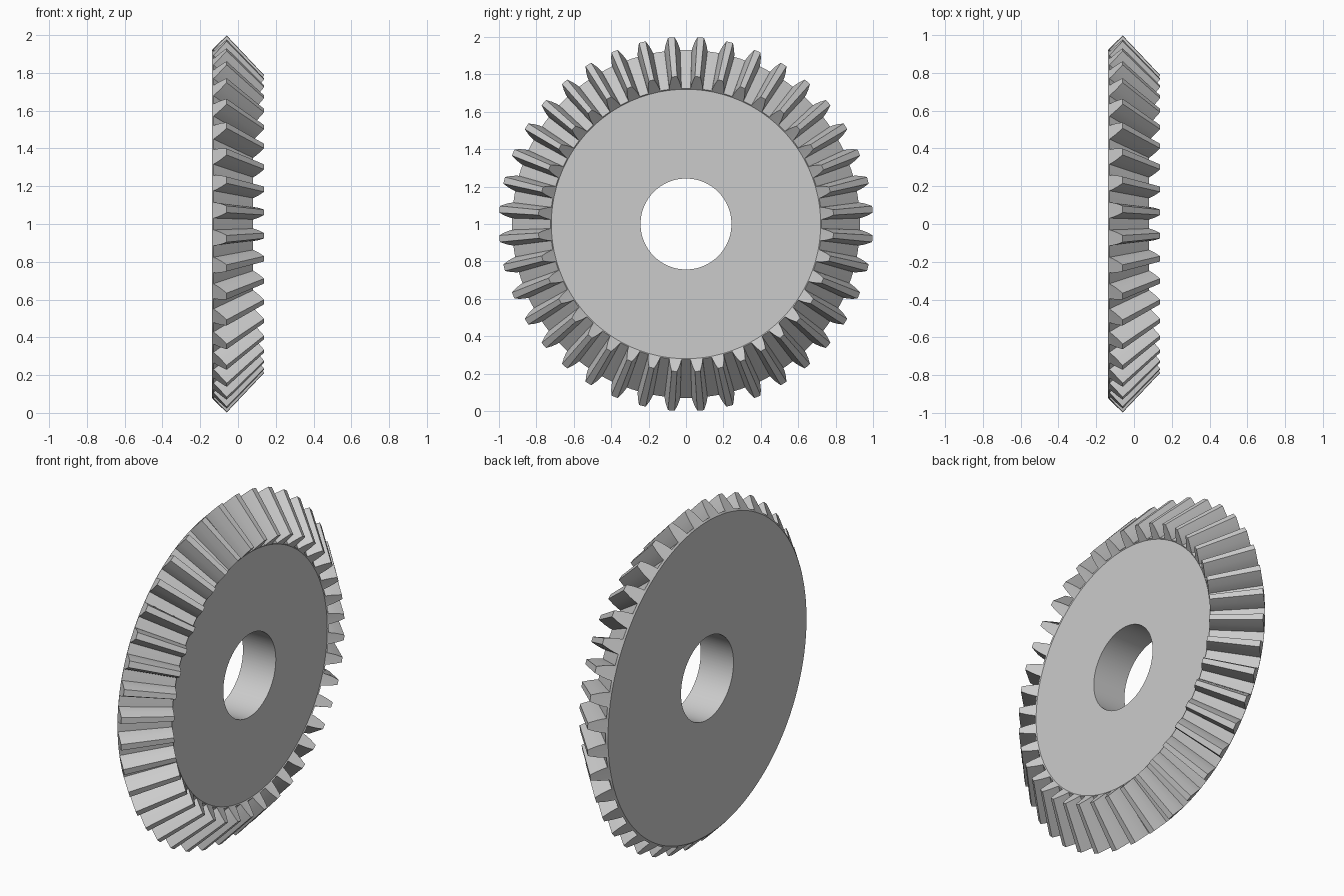
import bpy
import bmesh
from math import sin, cos, tau

cube = bpy.data.objects.get("Cube")
if cube:
    bpy.data.objects.remove(cube, do_unlink=True)

TEETH = 40
PITCH = tau / TEETH
AXIS_Z = 1.0

# Tooth outline: (share of the tooth height, half width at the large end)
FLANK = [(0.0, 0.042), (0.22, 0.039), (0.55, 0.032), (1.0, 0.018)]
OUTLINE = [(h, -w) for h, w in FLANK] + [(h, w) for h, w in reversed(FLANK)]

# Root and tip of the tooth at each end, as (x, radius)
LARGE_END = ((-0.13, 0.93), (-0.06, 1.0))
SMALL_END = ((0.08, 0.725), (0.138, 0.79))

steel = bpy.data.materials.new("steel grey")
steel.use_nodes = True
colour = (0.6, 0.6, 0.6, 1.0)
steel.diffuse_color = colour
steel.node_tree.nodes["Principled BSDF"].inputs["Base Color"].default_value = colour

bm = bmesh.new()

# Angle and height of every point around the gear, with one extra in each valley
stations = []
for i in range(TEETH):
    centre = (i + 0.5) * PITCH
    stations += [(centre + w / (0.93 + 0.07 * h), h) for h, w in OUTLINE]
    stations.append((centre + PITCH / 2, 0.0))


def ring(root, tip):
    """A loop around the x axis, running between root and tip."""
    verts = []
    for angle, h in stations:
        x = root[0] + (tip[0] - root[0]) * h
        r = root[1] + (tip[1] - root[1]) * h
        verts.append(bm.verts.new((x, r * cos(angle), AXIS_Z + r * sin(angle))))
    return verts


def circle(x, r):
    return ring((x, r), (x, r))


# Loops in order: bore, back face, teeth, front face, and back to the bore
loops = [
    circle(-0.138, 0.243),
    circle(-0.138, 0.92),
    ring(*LARGE_END),
    ring(*SMALL_END),
    circle(0.075, 0.72),
    circle(0.075, 0.243),
]
count = len(stations)
for a, b in zip(loops, loops[1:] + loops[:1]):
    for i in range(count):
        j = (i + 1) % count
        bm.faces.new((a[i], a[j], b[j], b[i]))
bmesh.ops.recalc_face_normals(bm, faces=bm.faces)

mesh = bpy.data.meshes.new("bevel_gear")
bm.to_mesh(mesh)
bm.free()
mesh.materials.append(steel)
gear = bpy.data.objects.new("bevel_gear", mesh)
bpy.context.collection.objects.link(gear)

# Smooth bore and flanks, sharp edges elsewhere
bpy.ops.object.select_all(action="DESELECT")
gear.select_set(True)
bpy.context.view_layer.objects.active = gear
bpy.ops.object.shade_smooth_by_angle(angle=0.4)
